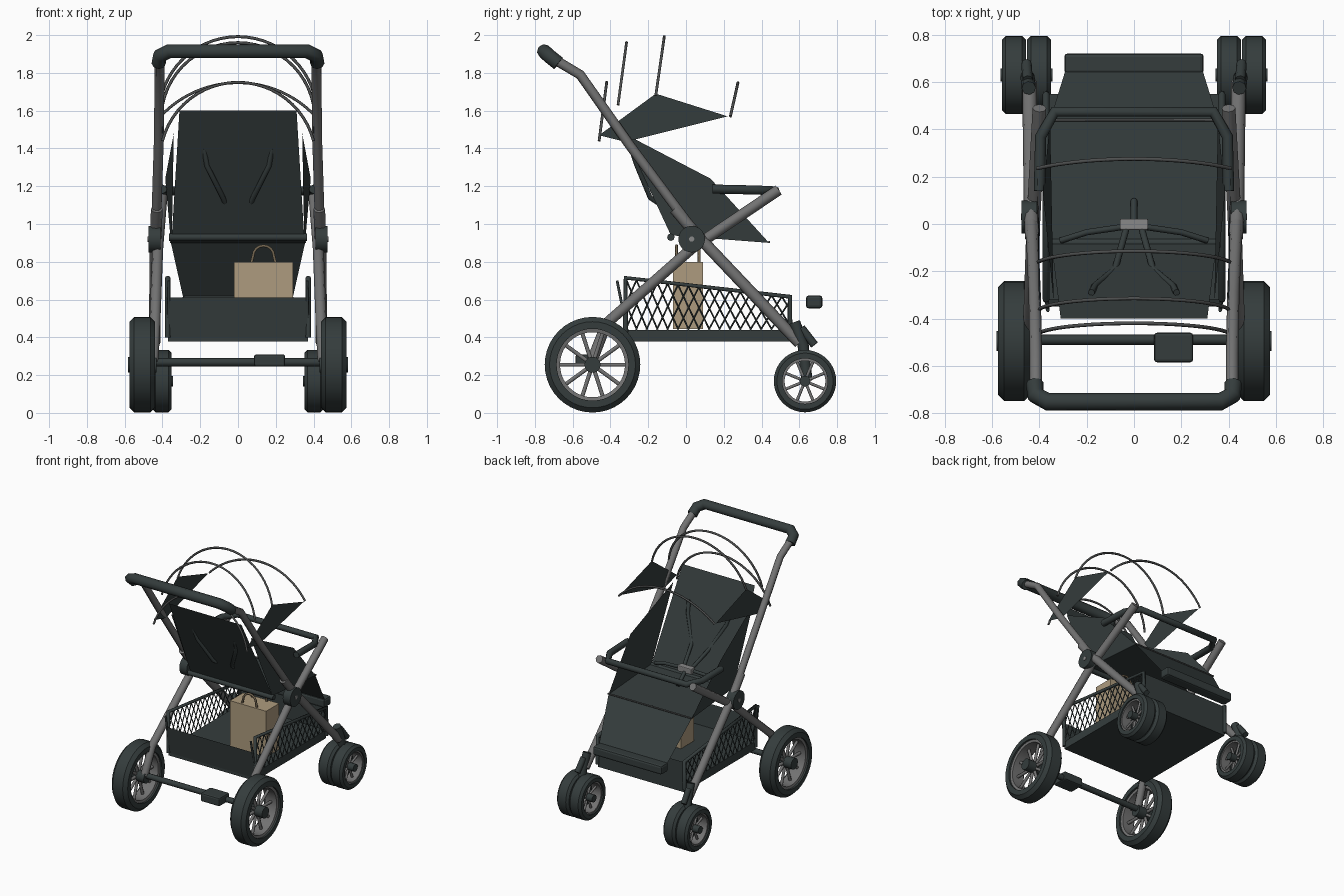
import bpy, bmesh, math
from mathutils import Vector, Matrix

if "Cube" in bpy.data.objects:
    bpy.data.objects.remove(bpy.data.objects["Cube"])


def material(name, colour):
    m = bpy.data.materials.new(name)
    m.use_nodes = True
    m.diffuse_color = (*colour, 1)
    m.node_tree.nodes["Principled BSDF"].inputs["Base Color"].default_value = (*colour, 1)
    return m


DARK = material("charcoal", (0.035, 0.046, 0.046))
GREY = material("tube grey", (0.17, 0.17, 0.17))
WIRE = material("wire grey", (0.075, 0.078, 0.078))
SILVER = material("buckle grey", (0.25, 0.25, 0.25))
TAN = material("paper tan", (0.42, 0.33, 0.21))
BROWN = material("handle brown", (0.17, 0.13, 0.08))


def flip(path):
    return [(-x, y, z) for x, y, z in path]


def both(*paths):
    return list(paths) + [flip(p) for p in paths]


def link(name, data, mat):
    ob = bpy.data.objects.new(name, data)
    data.materials.append(mat)
    bpy.context.scene.collection.objects.link(ob)
    return ob


def activate(ob):
    bpy.ops.object.select_all(action='DESELECT')
    ob.select_set(True)
    bpy.context.view_layer.objects.active = ob


def tube(name, paths, r, mat, res=2):
    cu = bpy.data.curves.new(name, 'CURVE')
    cu.dimensions = '3D'
    cu.bevel_depth = r
    cu.bevel_resolution = res
    cu.use_fill_caps = True
    for path in paths:
        sp = cu.splines.new('POLY')
        sp.points.add(len(path) - 1)
        for p, co in zip(sp.points, path):
            p.co = (*co, 1)
    ob = link(name, cu, mat)
    activate(ob)
    bpy.ops.object.convert(target='MESH')
    return ob


def finish(name, bm, mat):
    me = bpy.data.meshes.new(name)
    bm.to_mesh(me)
    bm.free()
    return link(name, me, mat)


def sheet(name, polys, mat):
    bm = bmesh.new()
    for poly in polys:
        bm.faces.new([bm.verts.new(p) for p in poly])
    return finish(name, bm, mat)


def box(name, lo, hi, mat, bevel=0.0):
    lo, hi = Vector(lo), Vector(hi)
    bm = bmesh.new()
    bmesh.ops.create_cube(bm, size=1, matrix=Matrix.Translation((lo + hi) / 2) @ Matrix.Diagonal((*(hi - lo), 1)))
    if bevel:
        bmesh.ops.bevel(bm, geom=bm.edges[:], offset=bevel, segments=2, affect='EDGES', profile=0.5)
    return finish(name, bm, mat)


def lathe(name, profile, centre, mat):
    # closed (x, radius) outline turned about the x axis
    bm = bmesh.new()
    vs = [bm.verts.new((x, 0, r)) for x, r in profile]
    es = [bm.edges.new((vs[i - 1], vs[i])) for i in range(len(vs))]
    bmesh.ops.spin(bm, geom=vs + es, cent=(0, 0, 0), axis=(1, 0, 0), angle=math.tau, steps=40)
    bmesh.ops.remove_doubles(bm, verts=bm.verts[:], dist=1e-4)
    bmesh.ops.recalc_face_normals(bm, faces=bm.faces[:])
    bmesh.ops.translate(bm, verts=bm.verts[:], vec=centre)
    ob = finish(name, bm, mat)
    activate(ob)
    bpy.ops.object.shade_smooth_by_angle(angle=math.radians(30))
    return ob


def tyre(name, c, r, w, depth, mat=DARK):
    ch, i = r * 0.1, r - depth
    lathe(name, [(-w, i), (-w, r - ch), (ch - w, r), (w - ch, r), (w, r - ch), (w, i)], c, mat)


def spokes(name, c, r, n, thick, mat):
    paths = []
    for k in range(n):
        a = math.tau * (k + 0.5) / n
        paths.append([c, (c[0], c[1] + r * math.sin(a), c[2] + r * math.cos(a))])
    tube(name, paths, thick, mat, 1)


def cylinder(name, c, r, w, mat):
    lathe(name, [(-w, 0), (-w, r), (w, r), (w, 0)], c, mat)


# Wheels: single large pair, twin-disc small pair, and joint hubs
for s, side in ((1, "left"), (-1, "right")):
    c = (s * 0.507, -0.495, 0.255)
    tyre(f"large_tyre_{side}", c, 0.253, 0.068, 0.063)
    lathe(f"large_rim_{side}", [(-.055, .192), (.055, .192), (.05, .172), (-.05, .172)], c, GREY)
    spokes(f"large_spokes_{side}", c, 0.18, 10, 0.012, GREY)
    cylinder(f"large_hub_{side}", c, 0.042, 0.075, DARK)
    for dx in (-0.053, 0.053):
        c = (s * 0.455 + dx, 0.63, 0.168)
        tyre(f"small_tyre_{side}", c, 0.165, 0.051, 0.045)
        lathe(f"small_rim_{side}", [(-.04, .123), (.04, .123), (.04, .108), (-.04, .108)], c, GREY)
        spokes(f"small_spokes_{side}", c, 0.115, 8, 0.009, GREY)
    cylinder(f"small_hub_{side}", (s * 0.455, 0.63, 0.168), 0.028, 0.11, DARK)
    cylinder(f"joint_{side}", (s * 0.443, 0.03, 0.92), 0.07, 0.032, DARK)
    cylinder(f"joint_pin_{side}", (s * 0.45, 0.03, 0.92), 0.014, 0.029, SILVER)

# Swivel forks and rear axle
tube("swivel_forks", both([(.445, .575, .48), (.45, .62, .36), (.455, .64, .17)]), 0.03, DARK)
tube("swivel_levers", both([(.45, .61, .45), (.455, .68, .36)]), 0.022, DARK)
tube("rear_axle", [[(-.5, -.49, .268), (.5, -.49, .268)]], 0.022, DARK)
box("brake_pedal", (.085, -.585, .245), (.25, -.46, .31), DARK, 0.012)

# Frame
tube("push_tubes", both([(.415, -.72, 1.885), (.415, -.56, 1.79), (.42, -.3, 1.42), (.435, .05, .95)]), 0.026, GREY)
tube("front_legs", both([(.43, -.06, 1.08), (.435, .05, .95), (.442, .6, .37)]), 0.031, GREY)
tube("rear_legs", both([(.40, .49, 1.18), (.425, .03, .87), (.44, -.42, .475), (.45, -.5, .27)]), 0.029, GREY)
grip = [(.42, -.675, 1.85), (.415, -.725, 1.89), (.365, -.752, 1.915)]
tube("handle_grip", [grip + flip(grip)[::-1]], 0.038, DARK)
bumper = [(.4, .14, 1.185), (.395, .37, 1.18), (.335, .475, 1.175)]
tube("bumper_bar", [bumper + flip(bumper)[::-1]], 0.024, DARK)

# Seat fabric
sheet("backrest", [[(-.31, -.4, 1.6), (.31, -.4, 1.6), (.35, -.08, .94), (-.35, -.08, .94)]], DARK)
sheet("seat", [[(-.35, -.08, .94), (.35, -.08, .94), (.355, .44, .9), (-.355, .44, .9)]], DARK)
sheet("calf_rest", [[(-.355, .44, .9), (.355, .44, .9), (.29, .65, .61), (-.29, .65, .61)]], DARK)
sheet("seat_sides", both([(.34, -.33, 1.48), (.385, .13, 1.24), (.355, .44, .9), (.35, -.08, .94)]), DARK)
box("footrest", (-.295, .635, .553), (.295, .722, .622), DARK, 0.015)
tube("seat_crossbar", [[(-.365, -.08, .93), (.365, -.08, .93)]], 0.02, DARK)
tube("seat_edge_wire", [[(-.36, .44, .905), (.36, .44, .905)]], 0.006, WIRE, 1)

# Harness
tube("shoulder_straps", both([(.18, -.29, 1.4), (.165, -.26, 1.31), (.08, -.19, 1.14), (.03, -.01, 1.02)]), 0.014, DARK)
tube("waist_straps", both([(.31, -.07, .96), (.2, -.035, 1.0), (.03, -.01, 1.02)]), 0.013, DARK)
tube("crotch_strap", [[(0, .01, 1.01), (0, .1, .93)]], 0.014, DARK)
box("buckle", (-.06, -.025, 1.0), (.06, .022, 1.045), SILVER, 0.006)


# Canopy bows and side flaps
def bow(y0, z0, y1, z1, w):
    h = z1 - z0
    r = (w * w + h * h) / (2 * h)
    half = math.atan2(w, r - h)
    pts = []
    for k in range(25):
        a = half * (k / 12 - 1)
        z = z1 - r + r * math.cos(a)
        pts.append((r * math.sin(a), y0 + (y1 - y0) * (z - z0) / h, z))
    return pts


tube("canopy_bows", [bow(-.46, 1.44, -.42, 1.75, .40), bow(-.36, 1.63, -.315, 1.96, .40),
                     bow(-.16, 1.68, -.115, 1.992, .405), bow(.235, 1.57, .275, 1.748, .41)], 0.008, WIRE, 1)
sheet("canopy_flaps", both([(.41, .22, 1.57), (.405, -.16, 1.69), (.40, -.46, 1.47), (.395, -.32, 1.435)]), DARK)

# Basket: tray, end panels, rails and mesh sides
F, B = -0.32, 0.55


def rail(y):
    return 0.715 - 0.1 * (y - F) / (B - F)


box("basket_tray", (-.37, F, .378), (.37, B, .44), DARK)
sheet("basket_ends", [[(-.37, F, .4), (.37, F, .4), (.365, F - .03, .61), (-.365, F - .03, .61)],
                      [(-.37, B, .4), (.37, B, .4), (.37, B, .61), (-.37, B, .61)]], DARK)
tube("basket_rails", both([(.372, F, .4), (.372, F, .715), (.372, B, .615), (.372, B, .4)]), 0.014, DARK)
tube("basket_corner_posts", both([(.37, F + .01, .43), (.365, F - .045, .7)]), 0.008, DARK, 1)
strands = []
for k in range(-2, 17):
    for lean in (0.115, -0.115):
        y = F + 0.055 * k + (0 if lean > 0 else 0.115)
        ts = [i / 20 for i in range(21) if F <= y + lean * i / 20 <= B]
        if len(ts) > 1:
            ends = [(y + lean * t, 0.44 + (rail(y + lean * t) - 0.44) * t) for t in (ts[0], ts[-1])]
            strands.append([(.37, *e) for e in ends])
tube("basket_mesh", both(*strands), 0.0045, DARK, 0)

# Shopping bag
box("paper_bag", (-.02, -.07, .445), (.29, .09, .8), TAN)
loops = []
for y in (-.05, .07):
    loops.append([(.07, y, .79)] + [(.135 + .055 * math.cos(a), y, .83 + .055 * math.sin(a))
                 for a in (math.pi * (1 - k / 8) for k in range(9))] + [(.2, y, .79)])
tube("bag_handles", loops, 0.008, BROWN, 1)
